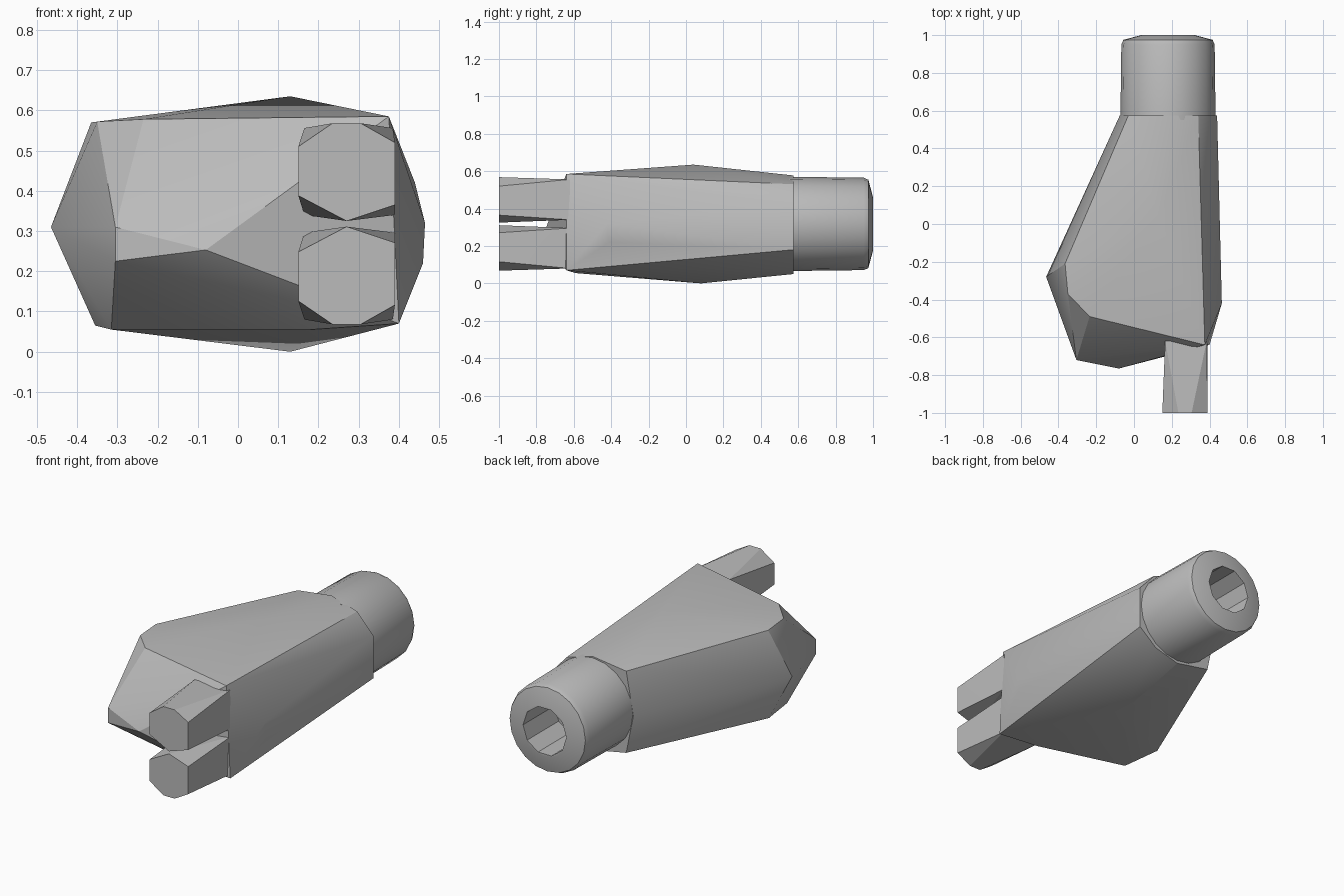
import bpy, bmesh, math

cube = bpy.data.objects.get("Cube")
if cube:
    bpy.data.objects.remove(cube, do_unlink=True)

grey = bpy.data.materials.new("plain grey")
grey.use_nodes = True
colour = (0.5, 0.5, 0.5, 1)
grey.diffuse_color = colour
grey.node_tree.nodes["Principled BSDF"].inputs["Base Color"].default_value = colour


def finish(name, bm, angle):
    bmesh.ops.recalc_face_normals(bm, faces=bm.faces)
    mesh = bpy.data.meshes.new(name)
    bm.to_mesh(mesh)
    bm.free()
    mesh.materials.append(grey)
    obj = bpy.data.objects.new(name, mesh)
    bpy.context.collection.objects.link(obj)
    bpy.ops.object.select_all(action="DESELECT")
    obj.select_set(True)
    bpy.context.view_layer.objects.active = obj
    bpy.ops.object.shade_smooth_by_angle(angle=math.radians(angle))
    return obj


def hull(name, points, angle):
    bm = bmesh.new()
    for p in points:
        bm.verts.new(p)
    res = bmesh.ops.convex_hull(bm, input=bm.verts[:])
    loose = {v for v in res["geom_interior"] + res["geom_unused"]
             if isinstance(v, bmesh.types.BMVert)}
    bmesh.ops.delete(bm, geom=list(loose), context="VERTS")
    bmesh.ops.dissolve_limit(bm, angle_limit=0.01, verts=bm.verts[:], edges=bm.edges[:])
    return finish(name, bm, angle)


# Faceted body: broad front, narrowing to the collar
upper = [(-.365, -.21, .57), (-.35, -.37, .572), (-.235, -.49, .578),
         (.375, -.64, .585), (.13, .04, .635)]
middle = [(-.465, -.28, .31), (-.305, -.72, .31), (-.305, -.72, .225),
          (-.08, -.765, .253), (.465, -.42, .32), (.46, -.41, .22)]
lower = [(-.355, -.23, .065), (-.315, -.45, .055), (.18, -.59, .055),
         (.4, -.64, .07), (.13, .08, 0)]
ring = [(-.03, .55), (.18, .577), (.34, .53), (.44, .42), (.44, .18),
        (.33, .09), (.18, .05), (-.03, .09), (-.075, .31)]
hull("body", upper + middle + lower + [(x, .575, z) for x, z in ring], 25)

# Twin front pegs, octagonal at the tip and square at the root
tip = [(.15, .51), (.235, .568), (.305, .568), (.39, .52),
       (.39, .365), (.27, .325), (.15, .388)]
root = [(.165, .556), (.385, .556), (.39, .34), (.165, .34)]
mid_z = .318
for name, side in (("upper_peg", 1), ("lower_peg", -1)):
    hull(name, [(x, y, mid_z + side * (z - mid_z))
                for y, outline in ((-1, tip), (-.62, root)) for x, z in outline], 15)

# Round collar with a ten-sided bore
SIDES = 20
profile = [(.55, .252), (.95, .247), (.975, .236), (1, .142), (1, .135), (.72, .135)]
bm = bmesh.new()
rows = []
for i, (y, r) in enumerate(profile):
    row = []
    for k in range(SIDES):
        a = math.tau * k / SIDES
        rr = r * math.cos(math.pi / 10) if i > 3 and k % 2 else r
        row.append(bm.verts.new((.18 + rr * math.cos(a), y, mid_z + rr * math.sin(a))))
    rows.append(row)
for a, b in zip(rows, rows[1:]):
    for k in range(SIDES):
        n = (k + 1) % SIDES
        bm.faces.new((a[k], a[n], b[n], b[k]))
bm.faces.new(rows[0])
bm.faces.new(rows[-1])
finish("collar", bm, 30)
